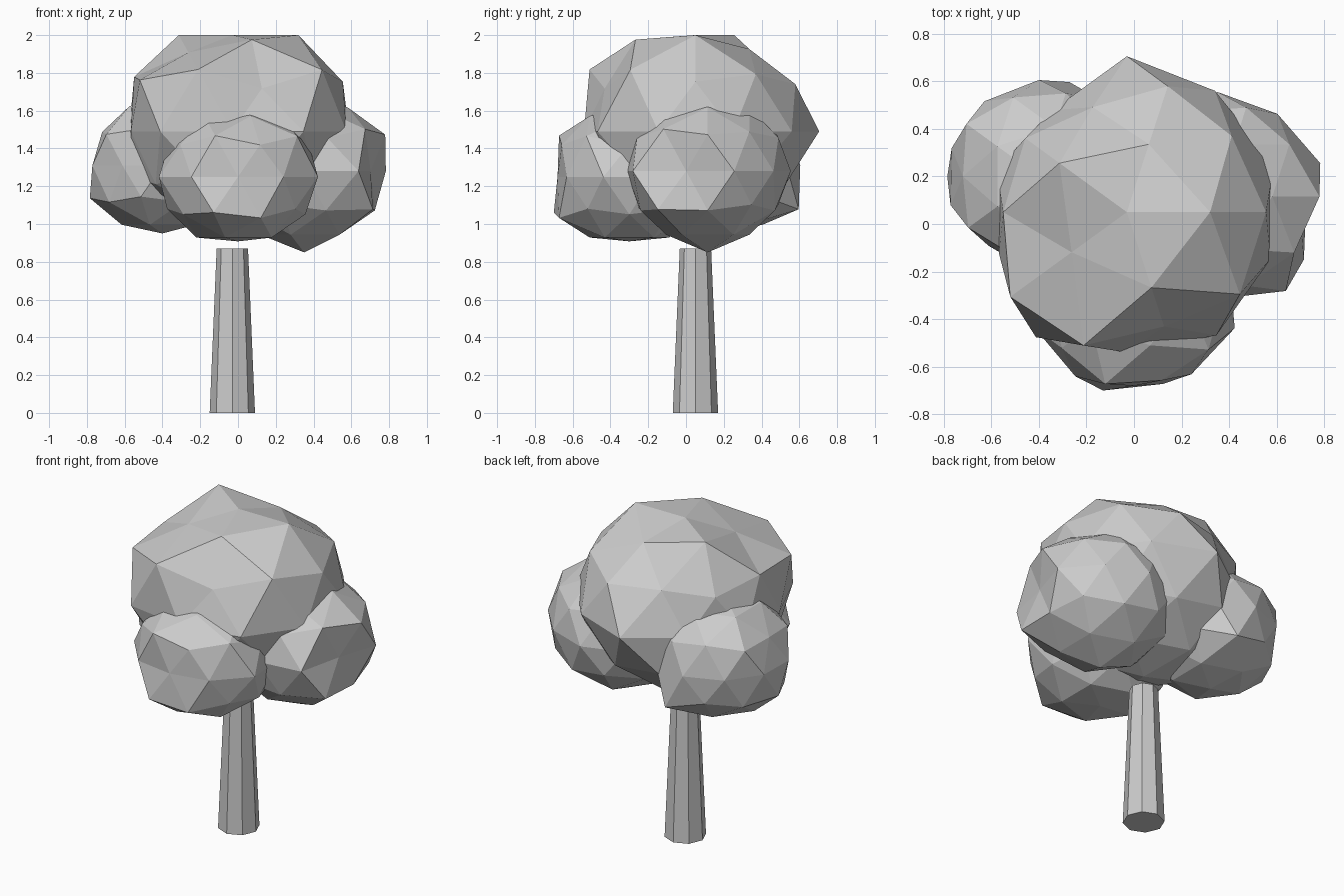
import bpy, bmesh, math
from mathutils import Vector


def make_object(name, bm, location):
    mesh = bpy.data.meshes.new(name)
    bm.to_mesh(mesh)
    bm.free()
    obj = bpy.data.objects.new(name, mesh)
    obj.location = location
    bpy.context.collection.objects.link(obj)
    return obj


def leaf_clump(name, center, radius, bumps):
    """Faceted ball, slightly flattened; bumps = {height band: {compass angle: radius}}."""
    bm = bmesh.new()
    bmesh.ops.create_icosphere(bm, subdivisions=2, radius=1)
    for v in bm.verts:
        n = v.co.normalized()
        band = round(n.z * 4)
        angle = 0
        if abs(band) < 4:
            angle = round(math.degrees(math.atan2(n.y, n.x)) / 18) * 18 % 360
        r = bumps.get(band, {}).get(angle, radius)
        v.co = Vector((n.x * r, n.y * r, n.z * r * 0.9))
    return make_object(name, bm, center)


# Tapered eight-sided trunk
bm = bmesh.new()
bmesh.ops.create_cone(bm, cap_ends=True, segments=8, radius1=0.12, radius2=0.083, depth=0.87)
make_object("trunk", bm, (-0.03, 0.05, 0.435))

# Large crown
leaf_clump("main_crown", (-0.03, 0.05, 1.49), 0.59, {
    4: {0: 0.567},
    3: {0: 0.666, 72: 0.57, 144: 0.666, 216: 0.546, 288: 0.635},
    2: {0: 0.654, 36: 0.64, 72: 0.622, 108: 0.545, 144: 0.59, 180: 0.611,
        216: 0.677, 252: 0.693, 288: 0.565, 324: 0.69},
    0: {18: 0.65, 54: 0.63, 90: 0.655, 126: 0.53, 162: 0.575, 198: 0.565,
        234: 0.65, 270: 0.59, 306: 0.64, 342: 0.635},
})

# Three smaller clumps around it
leaf_clump("front_clump", (0.0, -0.30, 1.25), 0.42, {
    2: {252: 0.46, 324: 0.455},
    0: {198: 0.44, 234: 0.42, 270: 0.38, 306: 0.41, 342: 0.445},
    -2: {252: 0.47, 288: 0.46},
    -4: {0: 0.38},
})
leaf_clump("right_clump", (0.35, 0.115, 1.28), 0.44, {
    2: {0: 0.48, 324: 0.47},
    0: {18: 0.455, 54: 0.43, 270: 0.43, 306: 0.49, 342: 0.37},
    -2: {324: 0.503},
    -4: {0: 0.478},
})
leaf_clump("left_clump", (-0.40, 0.20, 1.31), 0.41, {
    2: {144: 0.42, 180: 0.375},
    0: {90: 0.405, 126: 0.39, 162: 0.385, 198: 0.39, 234: 0.36},
    -2: {72: 0.49, 180: 0.43},
    -4: {0: 0.40},
})
